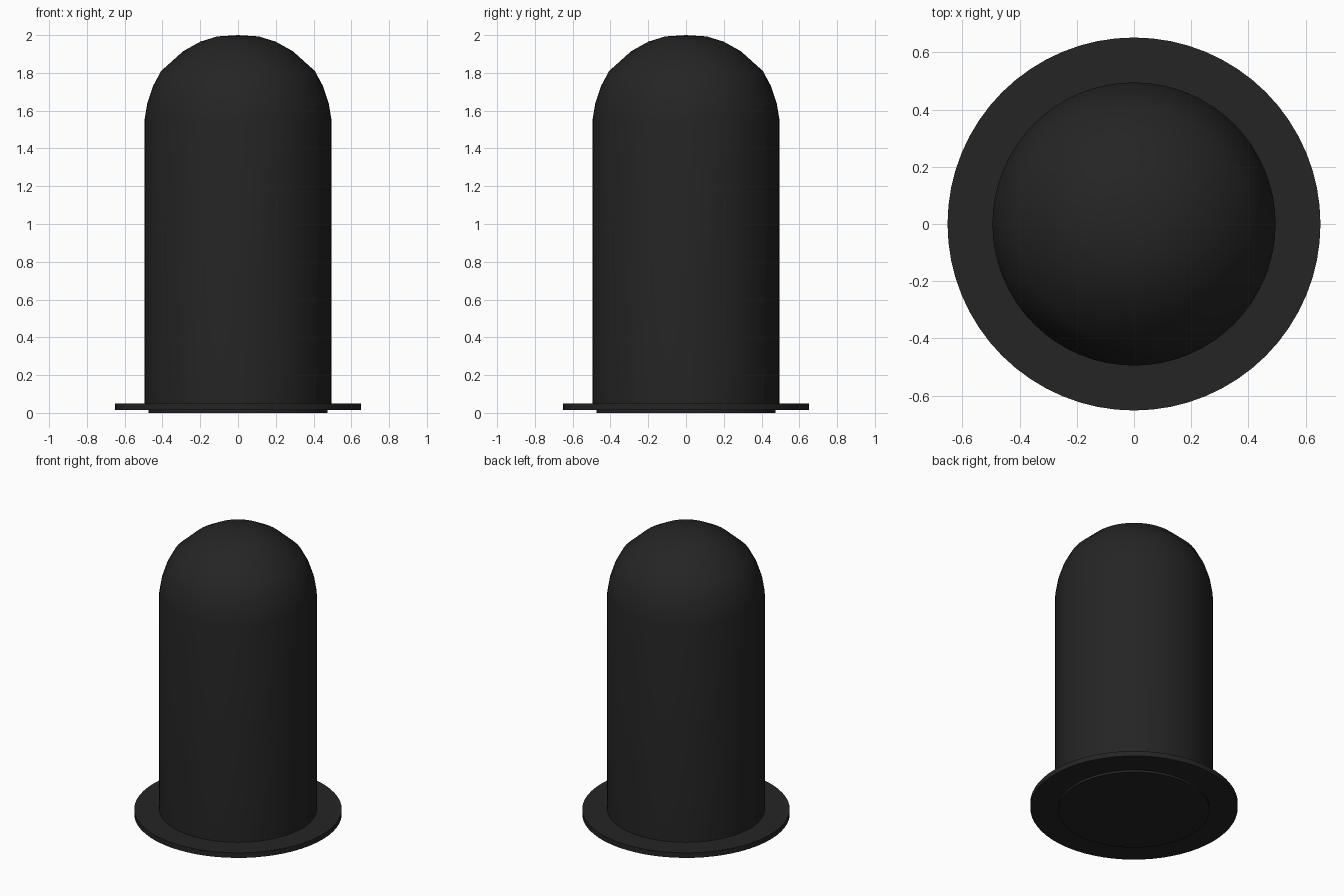
import bpy, bmesh
from math import radians, tau

cube = bpy.data.objects.get("Cube")
if cube:
    bpy.data.objects.remove(cube, do_unlink=True)

SEGMENTS = 64

black = bpy.data.materials.new("matte black")
black.use_nodes = True
colour = (0.018, 0.018, 0.018, 1)
black.diffuse_color = colour
black.node_tree.nodes["Principled BSDF"].inputs["Base Color"].default_value = colour


def lathe(name, profile, angle):
    """Spin an (r, z) profile that starts and ends on the z axis."""
    bm = bmesh.new()
    verts = [bm.verts.new((r, 0, z)) for r, z in profile]
    edges = [bm.edges.new(pair) for pair in zip(verts, verts[1:])]
    bmesh.ops.spin(bm, geom=verts + edges, cent=(0, 0, 0), axis=(0, 0, 1),
                   angle=tau, steps=SEGMENTS)
    bmesh.ops.remove_doubles(bm, verts=bm.verts, dist=0.0005)
    bmesh.ops.recalc_face_normals(bm, faces=bm.faces)
    mesh = bpy.data.meshes.new(name)
    bm.to_mesh(mesh)
    bm.free()
    mesh.materials.append(black)
    obj = bpy.data.objects.new(name, mesh)
    bpy.context.collection.objects.link(obj)
    bpy.ops.object.select_all(action="DESELECT")
    obj.select_set(True)
    bpy.context.view_layer.objects.active = obj
    bpy.ops.object.shade_smooth_by_angle(angle=radians(angle))
    return obj


# Column with a faceted-profile dome and a narrow foot
lathe("domed_column", [
    (0, 0), (0.475, 0), (0.475, 0.03), (0.495, 0.05), (0.495, 1.55),
    (0.48, 1.64), (0.45, 1.73), (0.407, 1.81), (0.29, 1.915),
    (0.20, 1.965), (0.11, 1.993), (0, 2.0)], 35)

# Thin round base plate, raised slightly off the ground
lathe("base_flange", [(0, 0.015), (0.652, 0.015), (0.652, 0.05), (0, 0.05)], 30)
